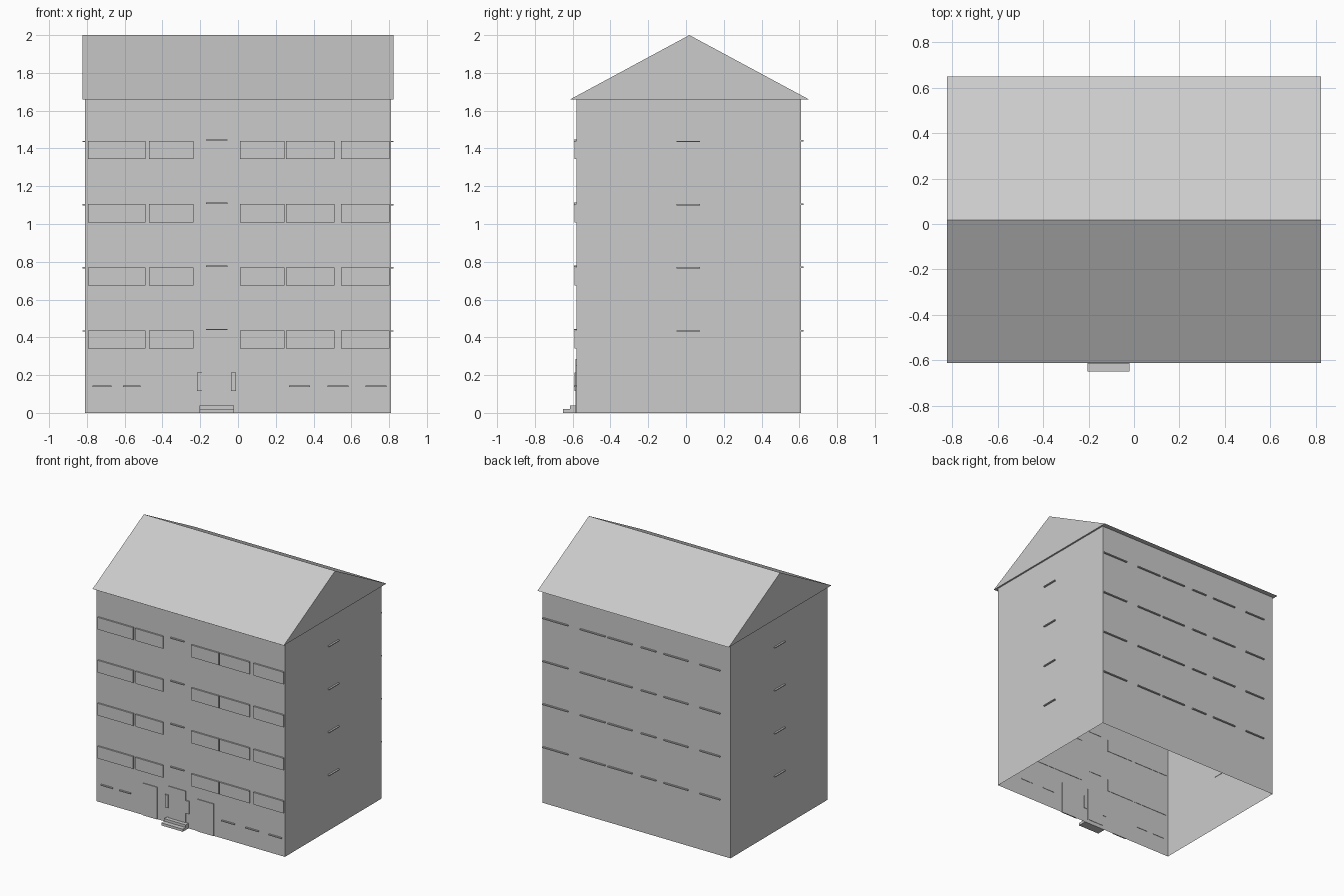
import bpy
import bmesh

if "Cube" in bpy.data.objects:
    bpy.data.objects.remove(bpy.data.objects["Cube"])


def mesh_object(name, bm):
    bmesh.ops.recalc_face_normals(bm, faces=bm.faces)
    me = bpy.data.meshes.new(name)
    bm.to_mesh(me)
    bm.free()
    ob = bpy.data.objects.new(name, me)
    bpy.context.collection.objects.link(ob)
    return ob


def add_box(bm, x0, x1, y0, y1, z0, z1):
    r = bmesh.ops.create_cube(bm, size=1)
    for v in r["verts"]:
        v.co = (x0 if v.co.x < 0 else x1,
                y0 if v.co.y < 0 else y1,
                z0 if v.co.z < 0 else z1)


def boxes(name, items):
    bm = bmesh.new()
    for b in items:
        add_box(bm, *b)
    return mesh_object(name, bm)


W, F, B, H = 0.81, -0.58, 0.61, 1.66
floors = [0.43 + 0.3345 * i for i in range(4)]

# Walls: shell left open underneath
bm = bmesh.new()
add_box(bm, -W, W, F, B, 0, H)
bm.faces.ensure_lookup_table()
ends = [f for f in bm.faces if all(v.co.z < 0.01 for v in f.verts)
        or all(v.co.z > H - 0.01 for v in f.verts)]
bmesh.ops.delete(bm, geom=ends, context='FACES_ONLY')
mesh_object("walls", bm)

# Gabled roof prism
bm = bmesh.new()
profile = [(-0.613, H), (0.65, H), (0.018, 2.0)]
left = bm.faces.new([bm.verts.new((-0.823, y, z)) for y, z in profile])
ext = bmesh.ops.extrude_face_region(bm, geom=[left], use_keep_orig=True)
for v in ext["geom"]:
    if isinstance(v, bmesh.types.BMVert):
        v.co.x = 0.823
mesh_object("roof", bm)

# Front window panels with a sill above each
panel_x = [(-0.795, -0.49), (-0.47, -0.235), (0.01, 0.245), (0.255, 0.51), (0.545, 0.803)]
boxes("front_panels", [(a, b, F - 0.009, F + 0.003, z - 0.09, z + 0.003)
                       for z in floors for a, b in panel_x])
boxes("front_sills", [(a, b, F - 0.012, F + 0.003, z, z + 0.006)
                      for z in floors for a, b in panel_x])

# Stairwell and ground floor sills
boxes("stair_sills", [(-0.17, -0.055, F - 0.012, F + 0.003, z + 0.008, z + 0.015)
                      for z in floors])
ground_x = [(-0.77, -0.67), (-0.61, -0.515), (0.27, 0.38), (0.475, 0.585), (0.675, 0.785)]
boxes("ground_sills", [(a, b, F - 0.012, F + 0.003, 0.137, 0.144) for a, b in ground_x])

# Back sills
back_x = [(0.586, 0.805), (0.267, 0.48), (0.035, 0.24), (-0.172, -0.043),
          (-0.448, -0.24), (-0.724, -0.55)]
boxes("back_sills", [(a, b, B - 0.003, B + 0.012, z + 0.002, z + 0.01)
                     for z in floors for a, b in back_x])

# Side sills, both gable walls
boxes("side_sills", [(min(s * 0.807, s * 0.823), max(s * 0.807, s * 0.823),
                      -0.05, 0.075, z, z + 0.007)
                     for z in floors for s in (-1, 1)])

# Entrance: door, flanking panels, wall boxes and steps
boxes("entrance_door", [(-0.19, -0.043, F - 0.006, F + 0.003, 0.03, 0.285)])
boxes("entrance_side_panels", [(a, b, F - 0.006, F + 0.003, 0, 0.25)
                               for a, b in ((-0.41, -0.285), (0.06, 0.198))])
boxes("entrance_wall_boxes", [(a, b, F - 0.01, F + 0.003, 0.115, 0.215)
                              for a, b in ((-0.217, -0.19), (-0.037, -0.01))])
boxes("entrance_steps", [(-0.205, -0.02, -0.65, F, 0, 0.02),
                         (-0.205, -0.02, -0.615, F, 0.02, 0.04)])
